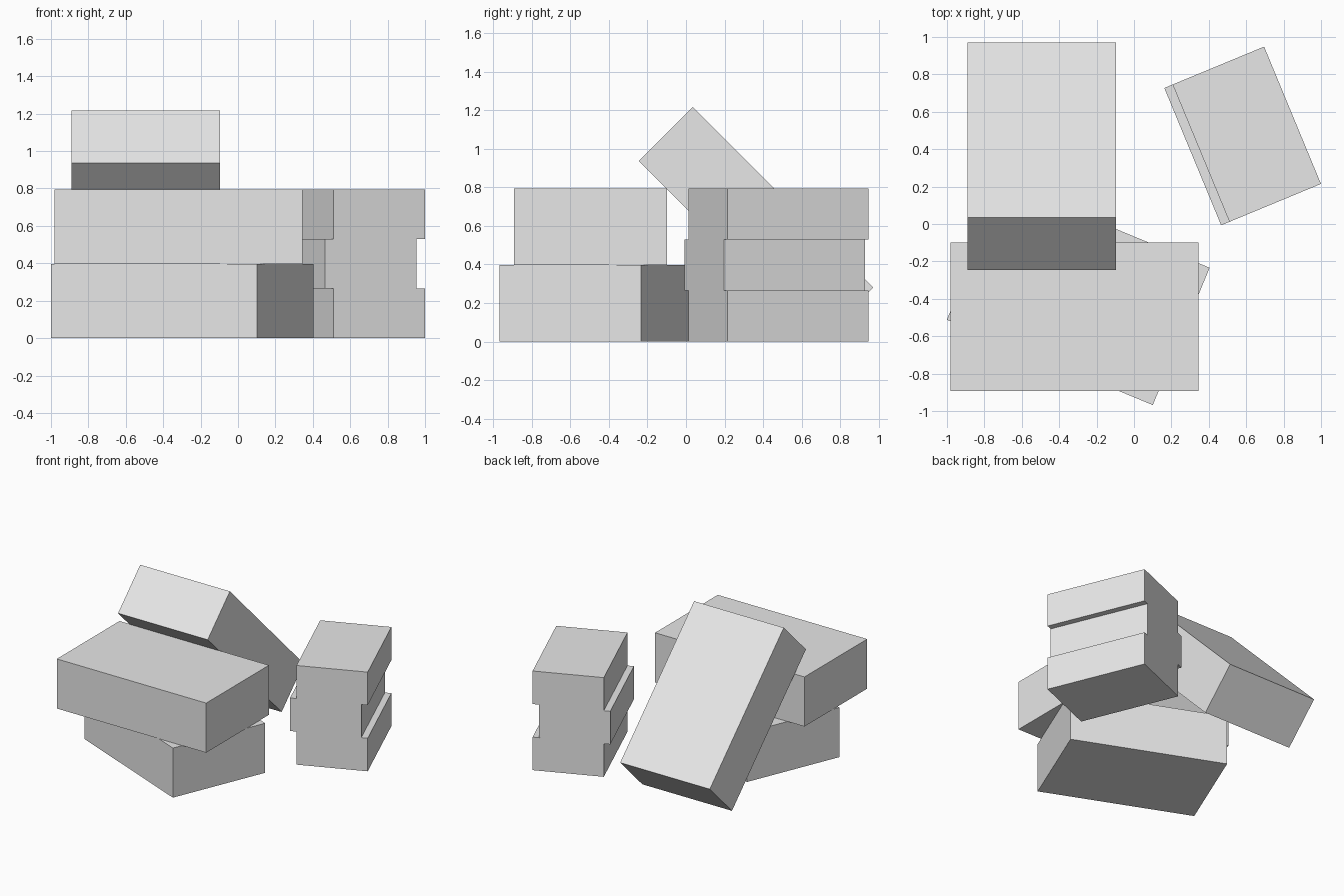
import bpy
import math
from mathutils import Matrix, Vector

if "Cube" in bpy.data.objects:
    bpy.data.objects.remove(bpy.data.objects["Cube"])

U = 0.3972  # basic thickness of a brick

grey = bpy.data.materials.new("light grey")
grey.diffuse_color = (0.8, 0.8, 0.8, 1)
grey.use_nodes = True
grey.node_tree.nodes["Principled BSDF"].inputs["Base Color"].default_value = grey.diffuse_color


def block(name, size, centre, axis='Z', degrees=0):
    """Sharp-edged box with the rotation kept on the object."""
    bpy.ops.mesh.primitive_cube_add(size=1)
    ob = bpy.context.object
    ob.name = name
    ob.data.transform(Matrix.Diagonal(Vector((*size, 1))))
    ob.matrix_world = (Matrix.Translation(centre)
                       @ Matrix.Rotation(math.radians(degrees), 4, axis))
    ob.data.materials.append(grey)
    return ob


# Lower brick, turned on the ground
block("lower_brick", (3 * U, 2 * U, U), (-0.298, -0.373, U / 2), 'Z', -22.5)

# Upper brick, square to the axes
LONG = U * 10 / 3
block("upper_brick", (LONG, 2 * U, U), (-0.318, -0.497, U * 1.5))

# Leaning brick, resting on the ground and on the upper brick's back edge
s = math.sqrt(0.5)
block("leaning_brick", (2 * U, LONG, U),
      (-0.494, 0.363, (LONG + U) * s / 2), 'X', -45)

# Stack of three slabs, the middle one slid sideways
turn = math.radians(22.5)
for i, name in enumerate(("bottom_slab", "middle_slab", "top_slab")):
    slide = -0.048 if i == 1 else 0
    block(name, (U * 4 / 3, 2 * U, U * 2 / 3),
          (0.603 + slide * math.cos(turn), 0.48 + slide * math.sin(turn),
           U * 2 / 3 * (i + 0.5)), 'Z', 22.5)
